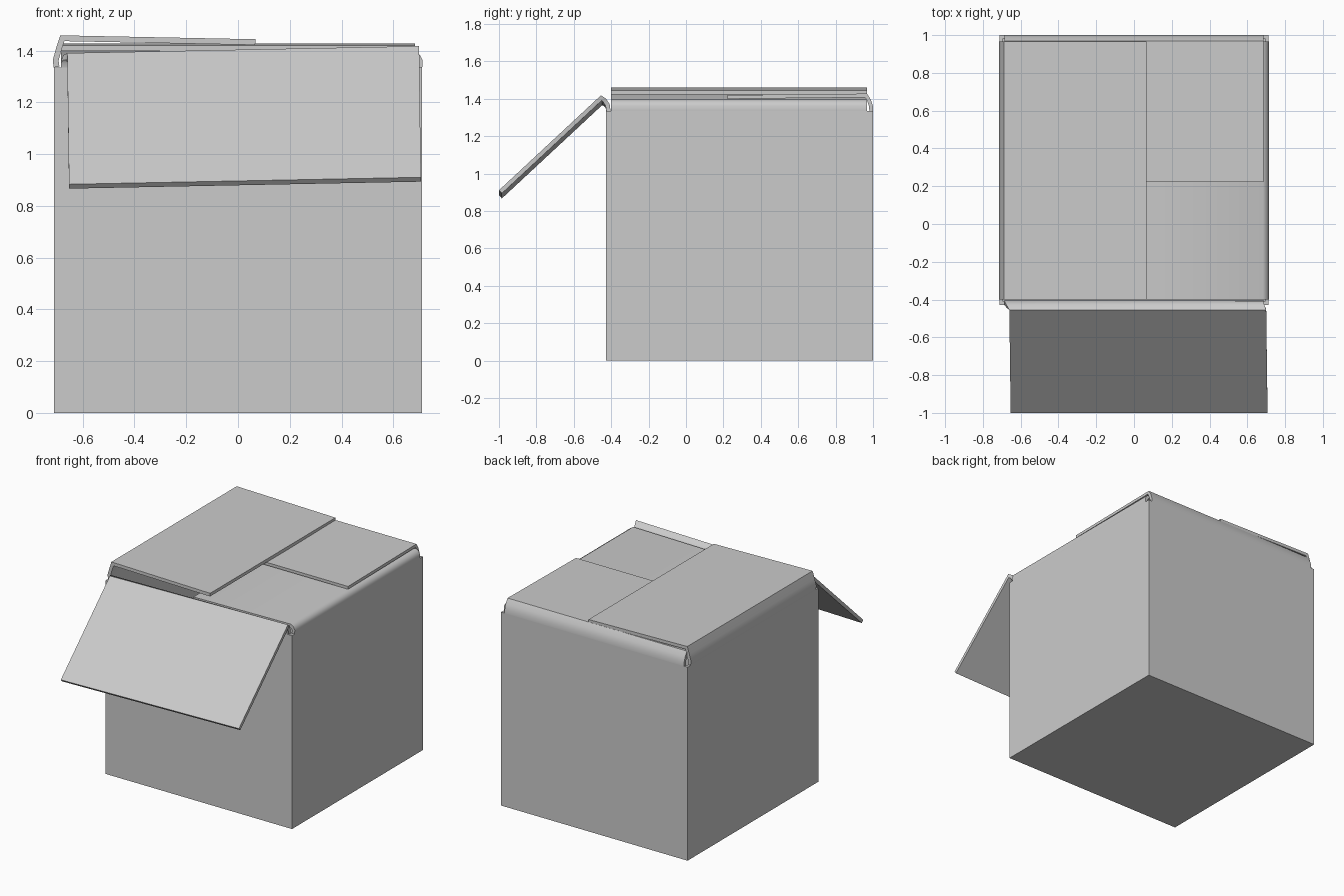
import bpy, bmesh
from mathutils import Vector

if "Cube" in bpy.data.objects:
    bpy.data.objects.remove(bpy.data.objects["Cube"])


def finish(bm, name, smooth=None):
    bmesh.ops.recalc_face_normals(bm, faces=bm.faces)
    me = bpy.data.meshes.new(name)
    bm.to_mesh(me)
    bm.free()
    ob = bpy.data.objects.new(name, me)
    bpy.context.collection.objects.link(ob)
    if smooth:
        bpy.ops.object.select_all(action='DESELECT')
        ob.select_set(True)
        bpy.context.view_layer.objects.active = ob
        bpy.ops.object.shade_smooth_by_angle(angle=smooth)
    return ob


def offset(path, t):
    """Mitred parallel copy of a 2D path, t to the left of travel."""
    pts = [Vector(p) for p in path]
    dirs = [(b - a).normalized() for a, b in zip(pts, pts[1:])]
    out = []
    for i, p in enumerate(pts):
        n0 = Vector((-dirs[max(i - 1, 0)].y, dirs[max(i - 1, 0)].x))
        d1 = dirs[min(i, len(dirs) - 1)]
        n1 = Vector((-d1.y, d1.x))
        m = (n0 + n1).normalized()
        out.append(p + m * (t / m.dot(n1)))
    return out


def flap(name, path, t, spans, place, tilt=0.0):
    """Thick sheet: path is (outward distance, height), swept between spans."""
    a, b = [Vector(p) for p in path], offset(path, t)
    bm = bmesh.new()
    rows = []
    for i in range(len(a)):
        s0, s1 = spans[min(i, len(spans) - 1)]
        k = min(i / 3, 1) * tilt
        rows.append([bm.verts.new(place(p.x, s, p.y + dz))
                     for p, s, dz in ((a[i], s0, -k), (a[i], s1, k),
                                      (b[i], s1, k), (b[i], s0, -k))])
    for r, q in zip(rows, rows[1:]):
        for j in range(4):
            bm.faces.new((r[j], r[(j + 1) % 4], q[(j + 1) % 4], q[j]))
    bm.faces.new(rows[0])
    bm.faces.new(rows[-1])
    return finish(bm, name, 1.0)


# Hollow open-topped body
X, Y0, Y1, H, T = 0.712, -0.428, 1.0, 1.335, 0.025
bm = bmesh.new()
bmesh.ops.create_cube(bm, size=1)
for v in bm.verts:
    v.co = (v.co.x * 2 * X, (Y0 + Y1) / 2 + v.co.y * (Y1 - Y0), (v.co.z + 0.5) * H)
top = max(bm.faces, key=lambda f: f.calc_center_median().z)
bmesh.ops.inset_region(bm, faces=[top], thickness=T)
res = bmesh.ops.extrude_discrete_faces(bm, faces=[top])
for v in res['faces'][0].verts:
    v.co.z = T
finish(bm, "box_body")

# Folded flaps
side = [(-0.40, 0.967)]
flap("left_flap", [(0.712, H), (0.716, 1.362), (0.703, 1.41), (0.687, 1.459), (-0.067, 1.444)],
     0.022, side, lambda u, s, z: (-u, s, z))
flap("right_flap", [(0.712, H), (0.714, 1.362), (0.703, 1.383), (0.682, 1.396), (-0.06, 1.385)],
     0.022, side, lambda u, s, z: (u, s, z))
flap("back_flap", [(1.0, H), (0.999, 1.362), (0.988, 1.395), (0.968, 1.427), (0.222, 1.419)],
     0.02, [(-0.685, 0.685)], lambda u, s, z: (s, u, z))

# Open front flap, hanging slightly crooked
flap("front_flap", [(0.403, H), (0.408, 1.365), (0.428, 1.392), (0.455, 1.404), (1.0, 0.897)],
     -0.023, [(-0.685, 0.685), (-0.685, 0.685), (-0.675, 0.69), (-0.66, 0.70), (-0.653, 0.707)],
     lambda u, s, z: (s, -u, z), tilt=0.0135)
